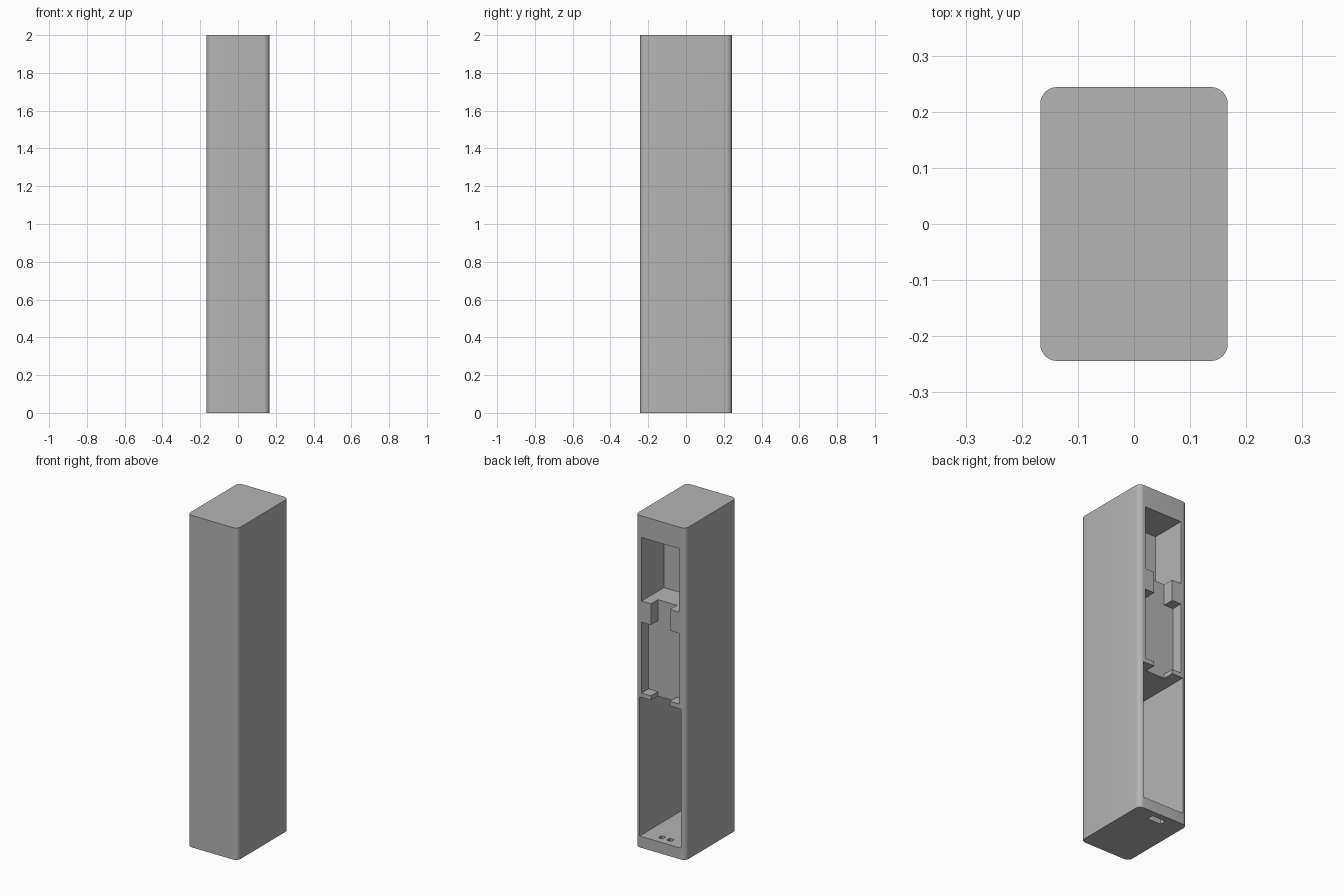
import bpy
import bmesh

old = bpy.data.objects.get("Cube")
if old:
    bpy.data.objects.remove(old, do_unlink=True)

grey = bpy.data.materials.new("plain grey")
grey.use_nodes = True
colour = (0.46, 0.46, 0.46, 1)
grey.diffuse_color = colour
grey.node_tree.nodes["Principled BSDF"].inputs["Base Color"].default_value = colour


def make_object(name, bm):
    bmesh.ops.recalc_face_normals(bm, faces=bm.faces)
    mesh = bpy.data.meshes.new(name)
    bm.to_mesh(mesh)
    bm.free()
    mesh.materials.append(grey)
    obj = bpy.data.objects.new(name, mesh)
    bpy.context.collection.objects.link(obj)
    return obj


def box(bm, x, y, z):
    """Add a box from (low, high) ranges on each axis."""
    verts = bmesh.ops.create_cube(bm, size=1)["verts"]
    for v in verts:
        v.co = [r[0] if c < 0 else r[1] for c, r in zip(v.co, (x, y, z))]


def box_cutter(name, x, y, z):
    bm = bmesh.new()
    box(bm, x, y, z)
    return make_object(name, bm)


def profile_cutter(name, half, y0, y1):
    """Extrude a profile, mirrored in x, from y0 to y1."""
    outline = half + [(-x, z) for x, z in reversed(half)]
    bm = bmesh.new()
    face = bm.faces.new([bm.verts.new((x, y0, z)) for x, z in outline])
    out = bmesh.ops.extrude_face_region(bm, geom=[face])["geom"]
    moved = [v for v in out if isinstance(v, bmesh.types.BMVert)]
    bmesh.ops.translate(bm, verts=moved, vec=(0, y1 - y0, 0))
    return make_object(name, bm)


def cut(target, cutter):
    mod = target.modifiers.new("cut", 'BOOLEAN')
    mod.operation = 'DIFFERENCE'
    mod.solver = 'EXACT'
    mod.object = cutter
    bpy.context.view_layer.objects.active = target
    bpy.ops.object.modifier_apply(modifier=mod.name)
    bpy.data.objects.remove(cutter, do_unlink=True)


# Housing: tall block with rounded vertical edges
bm = bmesh.new()
box(bm, (-0.167, 0.167), (-0.244, 0.244), (0, 2))
uprights = [e for e in bm.edges if abs(e.verts[0].co.z - e.verts[1].co.z) > 1]
bmesh.ops.bevel(bm, geom=uprights, offset=0.03, segments=8, profile=0.5,
                affect='EDGES')
housing = make_object("housing", bm)

# Upper and lower compartments, open at the back
cut(housing, box_cutter("upper_compartment", (-0.125, 0.125), (0.031, 0.3), (1.487, 1.87)))
cut(housing, box_cutter("lower_compartment", (-0.138, 0.138), (-0.217, 0.3), (0.068, 0.906)))

# Shallow middle pocket, leaving four retaining tabs
pocket = [(0.063, 0.89), (0.063, 0.933), (0.125, 0.933),
          (0.125, 1.36), (0.063, 1.36), (0.063, 1.5)]
cut(housing, profile_cutter("middle_pocket", pocket, 0.177, 0.3))

# Socket recess underneath with two holes through to the lower compartment
cut(housing, box_cutter("socket_recess", (-0.045, 0.045), (0.167, 0.207), (-0.1, 0.035)))
for side in (-1, 1):
    xs = sorted((side * 0.013, side * 0.043))
    cut(housing, box_cutter("socket_hole", xs, (0.172, 0.202), (0.02, 0.1)))

# Smooth rounded edges, crisp openings
bpy.ops.object.select_all(action='DESELECT')
housing.select_set(True)
bpy.context.view_layer.objects.active = housing
bpy.ops.object.shade_smooth_by_angle(angle=0.5)
